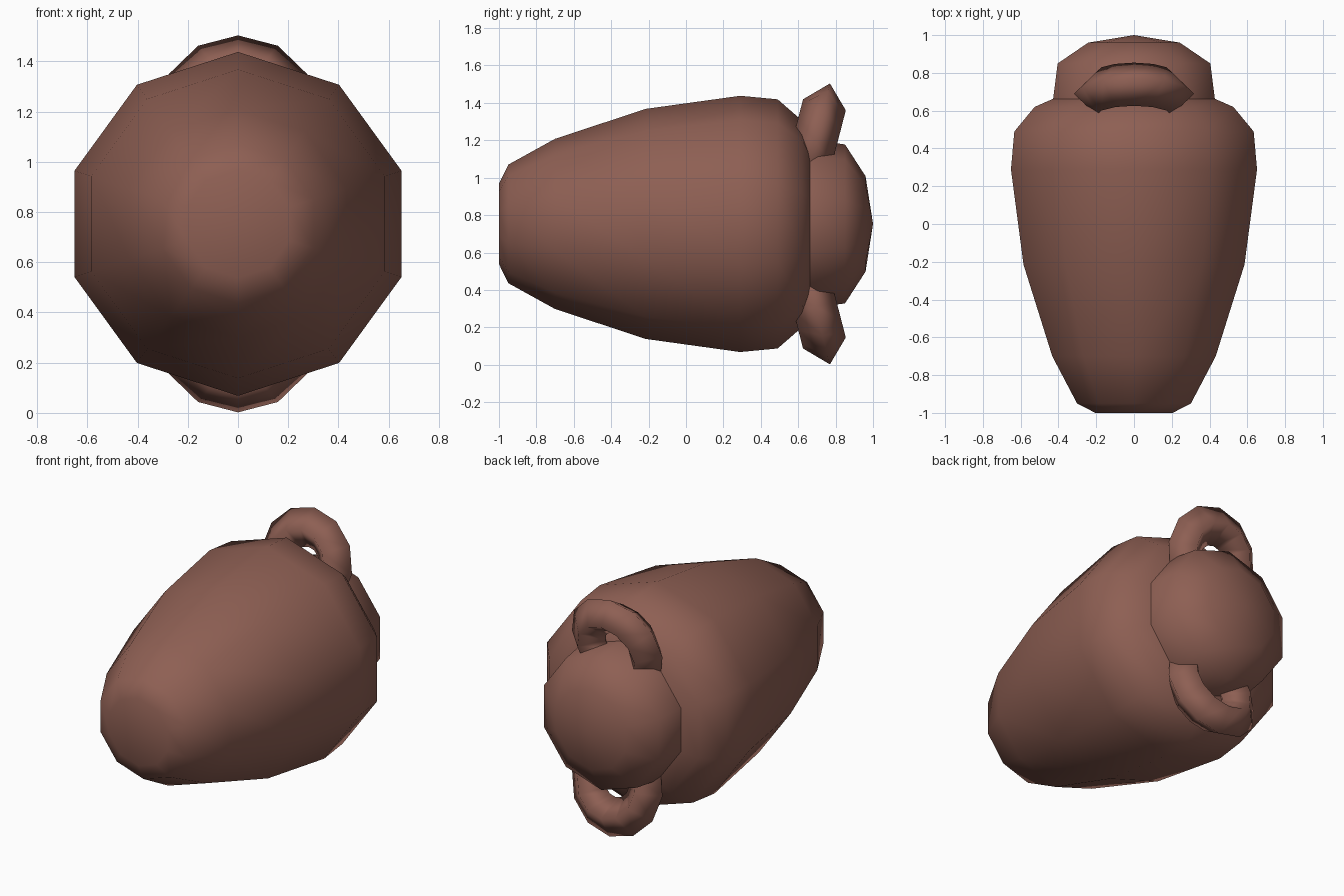
import bpy
import bmesh
from math import sin, cos, tau, radians

if "Cube" in bpy.data.objects:
    bpy.data.objects.remove(bpy.data.objects["Cube"])

AXIS_Z = 0.753
SIDES = 10

clay = bpy.data.materials.new("brown_clay")
clay.use_nodes = True
clay.diffuse_color = (0.27, 0.115, 0.087, 1)
clay.node_tree.nodes["Principled BSDF"].inputs["Base Color"].default_value = clay.diffuse_color


def finish(obj):
    """Shared colour and smooth shading."""
    obj.data.materials.append(clay)
    for poly in obj.data.polygons:
        poly.use_smooth = True


def lathe(name, profile):
    """Turn a (y, radius) profile around the lying axis; radius 0 closes to a point."""
    bm = bmesh.new()
    rings = []
    for y, r in profile:
        count = SIDES if r > 0 else 1
        rings.append([bm.verts.new((r * sin(tau * i / SIDES), y, AXIS_Z + r * cos(tau * i / SIDES)))
                      for i in range(count)])
    for a, b in zip(rings, rings[1:]):
        for i in range(SIDES):
            j = (i + 1) % SIDES
            corners = [a[i % len(a)], a[j % len(a)], b[j % len(b)], b[i % len(b)]]
            bm.faces.new(list(dict.fromkeys(corners)))
    bmesh.ops.recalc_face_normals(bm, faces=bm.faces)
    # a lid or body is open at the shared rim, so make sure it faces outward
    test = max(bm.faces, key=lambda f: f.calc_area())
    centre = test.calc_center_median()
    if test.normal.x * centre.x + test.normal.z * (centre.z - AXIS_Z) < 0:
        bmesh.ops.reverse_faces(bm, faces=bm.faces)
    mesh = bpy.data.meshes.new(name)
    bm.to_mesh(mesh)
    bm.free()
    obj = bpy.data.objects.new(name, mesh)
    bpy.context.collection.objects.link(obj)
    finish(obj)


# Jar body, foot towards the front
lathe("jar_body", [(-1, 0), (-1, 0.215), (-0.95, 0.317), (-0.7, 0.455), (-0.215, 0.615),
                   (0.29, 0.685), (0.49, 0.666), (0.62, 0.553), (0.663, 0.45)])

# Domed lid at the back
lathe("lid", [(0.663, 0.45), (0.85, 0.425), (0.96, 0.255), (1, 0)])

# Tilted ring handles above and below
for name, side in (("upper_handle", 1), ("lower_handle", -1)):
    bpy.ops.mesh.primitive_torus_add(
        major_segments=12, minor_segments=4, major_radius=0.2, minor_radius=0.118,
        location=(0, 0.69, AXIS_Z + side * 0.443), rotation=(side * radians(75.5), 0, 0))
    handle = bpy.context.object
    handle.name = name
    finish(handle)
